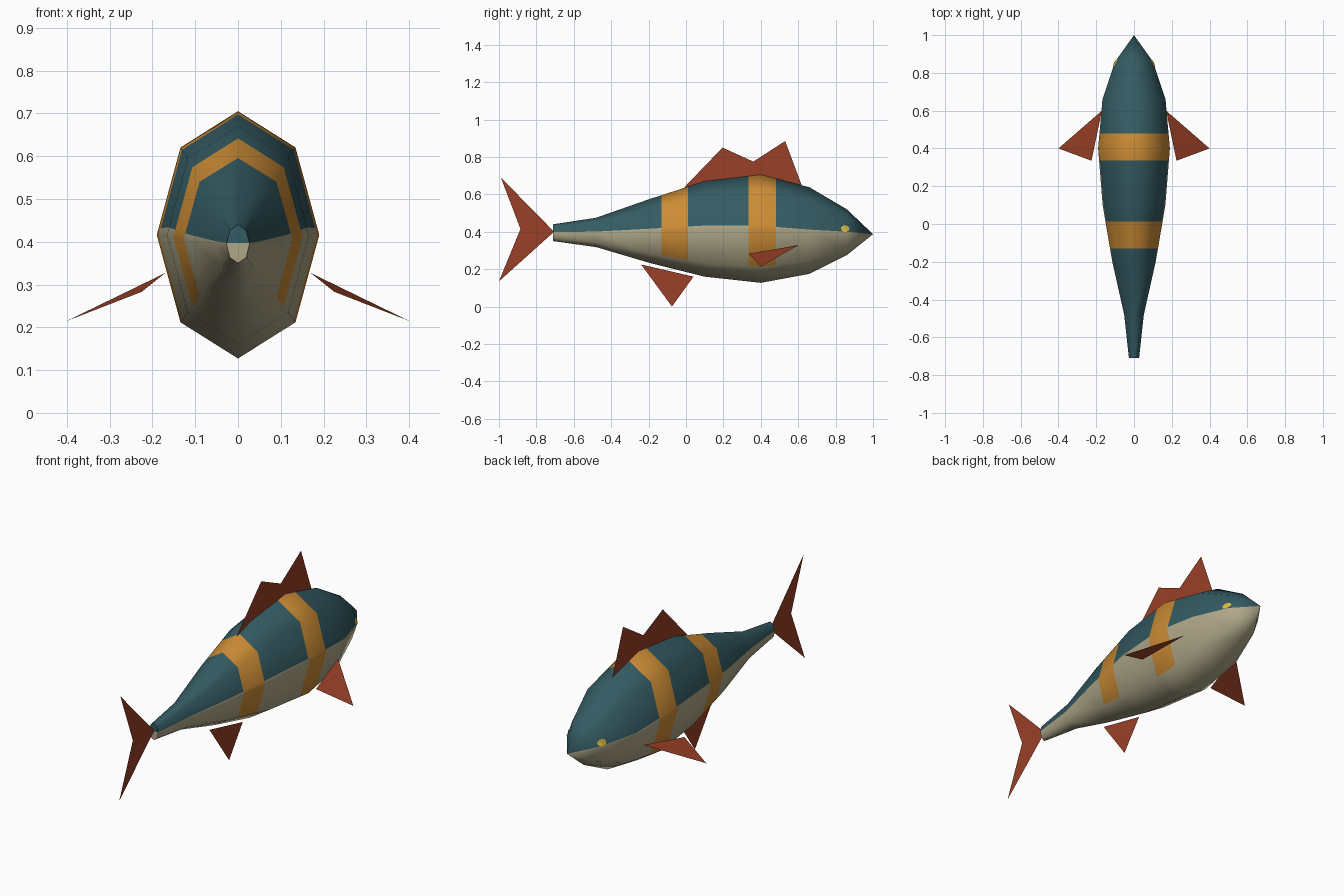
import bpy
import bmesh
from mathutils import Vector
from mathutils.bvhtree import BVHTree
from math import cos, sin, pi, radians

cube = bpy.data.objects.get("Cube")
if cube:
    bpy.data.objects.remove(cube, do_unlink=True)


def material(name, rgb):
    m = bpy.data.materials.new(name)
    m.use_nodes = True
    m.diffuse_color = (*rgb, 1)
    m.node_tree.nodes["Principled BSDF"].inputs["Base Color"].default_value = (*rgb, 1)
    return m


teal = material("teal back", (0.034, 0.105, 0.125))
cream = material("cream belly", (0.43, 0.39, 0.25))
orange = material("orange band", (0.60, 0.26, 0.035))
rust = material("rust fin", (0.32, 0.05, 0.02))
yellow = material("yellow eye", (0.72, 0.51, 0.05))
TEAL, CREAM, ORANGE, SIDE = 0, 1, 2, 3


def make_object(name, bm, mats):
    mesh = bpy.data.meshes.new(name)
    bm.to_mesh(mesh)
    ob = bpy.data.objects.new(name, mesh)
    bpy.context.collection.objects.link(ob)
    for m in mats:
        mesh.materials.append(m)
    return ob


# Body stations: y, top z, bottom z, half width, height of colour line
stations = [
    (-0.71, 0.44, 0.35, 0.027, 0.08),
    (-0.48, 0.475, 0.318, 0.052, 0.08),
    (-0.20, 0.573, 0.235, 0.115, 0.10),
    (0.10, 0.67, 0.16, 0.166, 0.10),
    (0.40, 0.705, 0.127, 0.19, 0.08),
    (0.66, 0.638, 0.175, 0.167, 0.03),
    (0.86, 0.52, 0.275, 0.10, 0.03),
    (1.0, 0.387, 0.387, 0.0, 0.03),
]


def ring(y, top, bottom, width, line):
    # Octagon with one extra point per side where the back meets the belly
    d = cos(pi / 4)
    half = [(0, 1), (d, d), (1 - line * (1 - d), line * d), (1, 0), (d, -d), (0, -1)]
    full = half + [(-x, z) for x, z in half[-2:0:-1]]
    mid, r = (top + bottom) / 2, (top - bottom) / 2
    return [(x * width, y, mid + z * r) for x, z in full]


bm = bmesh.new()
rings = [[bm.verts.new(p) for p in ring(*s)] for s in stations]
columns = [TEAL, TEAL, SIDE, SIDE, CREAM, CREAM, SIDE, SIDE, TEAL, TEAL]
for a, b in zip(rings, rings[1:]):
    for j, colour in enumerate(columns):
        k = (j + 1) % len(columns)
        bm.faces.new((a[j], a[k], b[k], b[j])).material_index = colour
# Tail stump
end = rings[0]
bm.faces.new([end[i] for i in (8, 9, 0, 1, 2)]).material_index = TEAL
bm.faces.new(end[2:9]).material_index = CREAM
bmesh.ops.remove_doubles(bm, verts=bm.verts[:], dist=0.0005)

# Orange bands around the back and flanks
bands = [(-0.13, 0.012), (0.335, 0.48)]
for y in (edge for band in bands for edge in band):
    bmesh.ops.bisect_plane(bm, geom=bm.verts[:] + bm.edges[:] + bm.faces[:],
                           plane_co=(0, y, 0), plane_no=(0, 1, 0))
for f in bm.faces:
    y = f.calc_center_median().y
    if f.material_index != CREAM and any(lo < y < hi for lo, hi in bands):
        f.material_index = ORANGE
    elif f.material_index == SIDE:
        f.material_index = CREAM
bmesh.ops.recalc_face_normals(bm, faces=bm.faces[:])
body = make_object("body", bm, [teal, cream, orange])
surface = BVHTree.FromBMesh(bm)

bpy.ops.object.select_all(action="DESELECT")
body.select_set(True)
bpy.context.view_layer.objects.active = body
bpy.ops.object.shade_smooth_by_angle(angle=radians(75))


# Eyes: thin plates laid on the sides of the head
def eye(name, side):
    eb = bmesh.new()

    def on_head(y, z):
        hit = surface.ray_cast(Vector((side, y, z)), Vector((-side, 0, 0)))[0]
        return eb.verts.new(hit + Vector((side * 0.004, 0.001, 0)))

    centre = on_head(0.85, 0.417)
    count = 10
    rim = [on_head(0.85 + 0.023 * cos(2 * pi * i / count),
                   0.417 + 0.018 * sin(2 * pi * i / count)) for i in range(count)]
    for i in range(count):
        tri = (centre, rim[i], rim[(i + 1) % count])
        eb.faces.new(tri if side > 0 else tri[::-1])
    make_object(name, eb, [yellow])


# Fins: flat sheets
def fin(name, points):
    fb = bmesh.new()
    face = fb.faces.new([fb.verts.new(p) for p in points])
    bmesh.ops.triangulate(fb, faces=[face])
    make_object(name, fb, [rust])


def centre_fin(name, outline):
    fin(name, [(0, y, z) for y, z in outline])


centre_fin("tail_fin", [(-0.705, 0.40), (-0.99, 0.69), (-0.885, 0.415), (-1.0, 0.135)])
centre_fin("dorsal_fin", [(-0.01, 0.637), (0.195, 0.85), (0.36, 0.775),
                          (0.53, 0.885), (0.62, 0.645), (0.30, 0.65)])
centre_fin("anal_fin", [(-0.24, 0.225), (0.04, 0.16), (-0.075, 0.0)])
for label, s in (("left", 1), ("right", -1)):
    eye(label + "_eye", s)
    fin(label + "_pectoral_fin",
        [(s * 0.17, 0.60, 0.327), (s * 0.40, 0.40, 0.215), (s * 0.225, 0.335, 0.283)])
